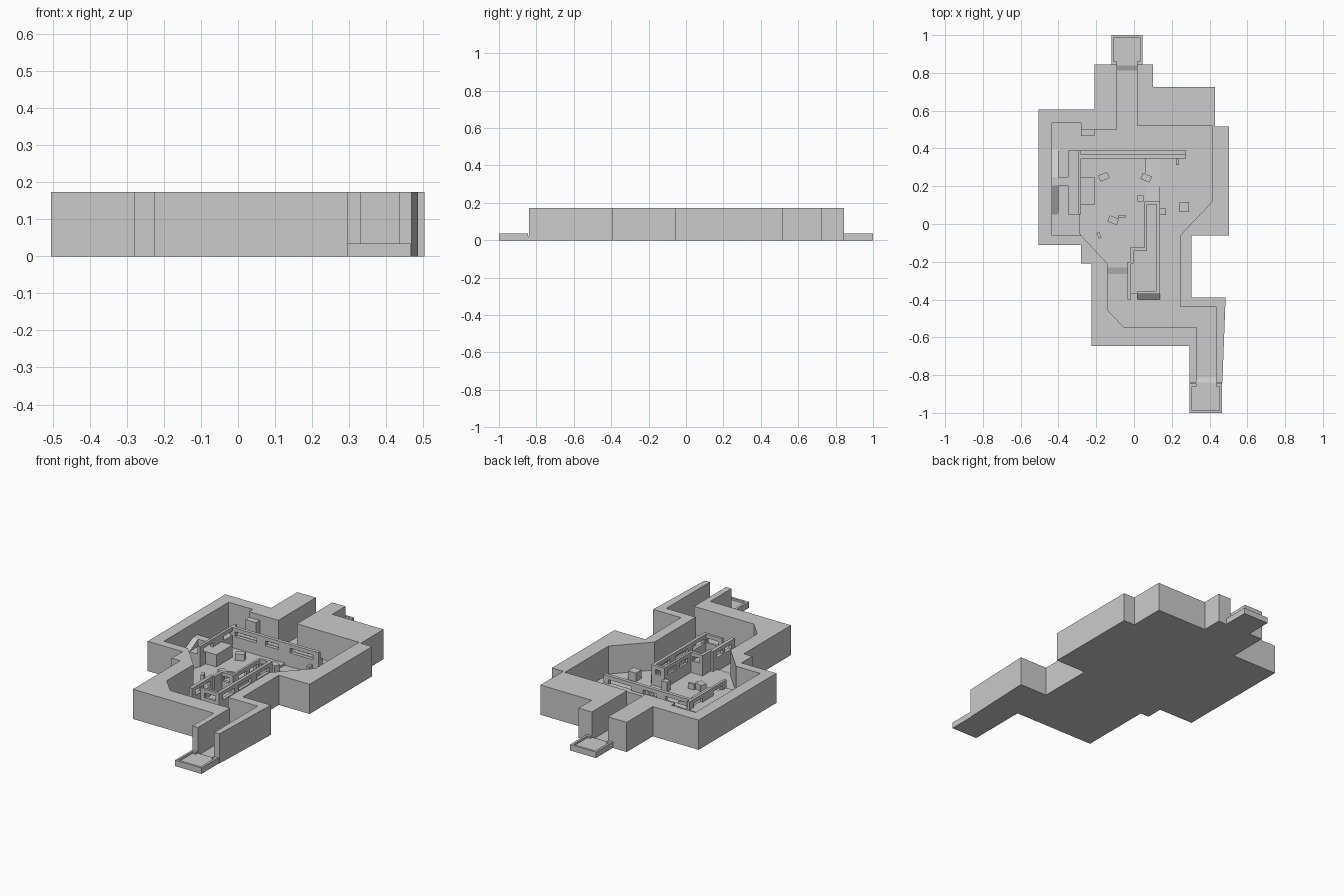
import bpy, bmesh
from mathutils import Matrix, Vector

if "Cube" in bpy.data.objects:
    bpy.data.objects.remove(bpy.data.objects["Cube"])

H, FLOOR, PAD, DECK, TOP = 0.173, 0.01, 0.024, 0.093, 0.14


def finish(name, bm):
    bmesh.ops.recalc_face_normals(bm, faces=bm.faces)
    me = bpy.data.meshes.new(name)
    bm.to_mesh(me)
    bm.free()
    ob = bpy.data.objects.new(name, me)
    bpy.context.collection.objects.link(ob)
    return ob


def prism(name, pts, z0, z1):
    bm = bmesh.new()
    f = bm.faces.new([bm.verts.new((x, y, z0)) for x, y in pts])
    r = bmesh.ops.extrude_face_region(bm, geom=[f])
    for v in r["geom"]:
        if isinstance(v, bmesh.types.BMVert):
            v.co.z = z1
    return finish(name, bm)


def add_box(bm, x0, x1, y0, y1, z0, z1, rot=0):
    m = (Matrix.Translation(((x0 + x1) / 2, (y0 + y1) / 2, (z0 + z1) / 2))
         @ Matrix.Rotation(rot, 4, 'Z')
         @ Matrix.Diagonal((x1 - x0, y1 - y0, z1 - z0, 1)))
    bmesh.ops.create_cube(bm, size=1, matrix=m)


def box(name, *a, **k):
    bm = bmesh.new()
    add_box(bm, *a, **k)
    return finish(name, bm)


def ramp(name, x0, x1, y0, y1, zb, za, z_low=0):
    """Wedge sloping along y from height zb at y0 to za at y1."""
    bm = bmesh.new()
    a, b = [[bm.verts.new(p) for p in
             ((x, y0, z_low), (x, y1, z_low), (x, y1, za), (x, y0, zb))] for x in (x0, x1)]
    bm.faces.new(a)
    bm.faces.new(b)
    for i in range(4):
        bm.faces.new((a[i], a[i - 1], b[i - 1], b[i]))
    return finish(name, bm)


def slot_wall(name, x0, x1, y0, y1, z0, z1, slots):
    """Wall with horizontal window slots, given as fractions of its length."""
    bm = bmesh.new()
    s0, s1 = z1 - 0.05, z1 - 0.022
    add_box(bm, x0, x1, y0, y1, z0, s0)
    add_box(bm, x0, x1, y0, y1, s1, z1)
    ends = [0] + [t for s in slots for t in s] + [1]
    for a, b in zip(ends[::2], ends[1::2]):
        if x1 - x0 > y1 - y0:
            L = x1 - x0
            add_box(bm, x0 + a * L, x0 + b * L, y0, y1, s0, s1)
        else:
            L = y1 - y0
            add_box(bm, x0, x1, y0 + a * L, y0 + b * L, s0, s1)
    return finish(name, bm)


# Outer boundary, split into a west and an east run from north to south
west_out = [(-.21, .845), (-.21, .605), (-.505, .605), (-.505, -.11), (-.28, -.11),
            (-.28, -.21), (-.225, -.21), (-.225, -.645), (.295, -.645), (.295, -.84)]
west_in = [(-.09, .845), (-.09, .5), (-.28, .5), (-.28, .535), (-.435, .535), (-.435, -.06),
           (-.28, -.06), (-.14, -.21), (-.14, -.455), (-.055, -.545), (.33, -.545), (.33, -.84)]
east_out = [(.1, .845), (.1, .725), (.43, .725), (.43, .515), (.503, .515), (.503, -.06),
            (.305, -.06), (.305, -.39), (.485, -.39), (.468, -.84)]
east_in = [(.015, .845), (.015, .52), (.415, .52), (.415, .12), (.245, -.06),
           (.245, -.44), (.435, -.44), (.435, -.84)]
prism("ground_slab", west_out + east_out[::-1], 0, FLOOR)
prism("west_wall", west_out + west_in[::-1], 0, H)
prism("east_wall", east_out + east_in[::-1], 0, H)
box("wall_buttress", -.28, -.21, .465, .51, 0, TOP)

# Entrance pads with low rims, and the ramps leading onto them
for tag, x0, x1, s, c0, c1 in (("north", -.12, .046, 1, -.09, .015),
                               ("south", .295, .465, -1, .33, .435)):
    def span(a, b):
        return sorted((s * a, s * b))
    bm = bmesh.new()
    add_box(bm, x0, x1, *span(.84, 1), 0, PAD)
    add_box(bm, x0, x1, *span(.987, 1), PAD, .035)
    for a, b in ((x0, x0 + .013), (x1 - .013, x1)):
        add_box(bm, a, b, *span(.845, .987), PAD, .035)
    for a, b in ((x0 + .013, c0), (c1, x1 - .013)):
        add_box(bm, a, b, *span(.845, .86), PAD, .035)
    finish(tag + "_pad", bm)
    lo, hi = span(.808, .845)
    ramp(tag + "_pad_ramp", c0, c1, lo, hi, *((0.008, PAD) if s > 0 else (PAD, 0.008)))

# Raised central yard with its ramps
prism("yard_floor", [(-.14, -.23), (-.02, -.23), (-.02, -.13), (.06, -.13), (.06, .35),
                     (-.29, .35), (-.29, -.05)], 0, .022)
ramp("yard_south_ramp", -.14, -.035, -.265, -.23, FLOOR, .022)
ramp("yard_north_ramp", .06, .138, .12, .345, .022, FLOOR)

# L-shaped raised walkway, its slotted walls, bridge, balcony and access ramps
box("walkway_deck", -.35, -.28, .05, .39, 0, DECK)
slot_wall("walkway_west_wall", -.295, -.28, .05, .39, 0, TOP, [(.1, .35), (.65, .92)])
slot_wall("walkway_north_wall", -.295, .275, .347, .367, 0, TOP,
          [(.06, .3), (.4, .55), (.68, .94)])
box("north_ledge", -.35, .275, .367, .39, 0, DECK)
box("bridge", -.435, -.35, .205, .25, 0, DECK)
box("balcony", -.28, -.21, .1, .25, 0, DECK)
ramp("walkway_ramp_south", -.435, -.4, .05, .205, FLOOR, DECK)
ramp("walkway_ramp_north", -.435, -.4, .25, .4, DECK, FLOOR)

# Central long building
prism("building_floor", [(.055, .12), (.138, .12), (.138, -.37), (-.02, -.37),
                         (-.02, -.13), (.055, -.13)], 0, .034)
ramp("building_ramp", .018, .138, -.4, -.37, FLOOR, .034)
slot_wall("building_east_wall", .12, .138, -.365, .12, 0, TOP,
          [(.06, .28), (.36, .6), (.7, .93)])
slot_wall("building_west_wall", .055, .068, -.13, .12, 0, TOP, [(.15, .45), (.58, .88)])
slot_wall("building_north_wall", .055, .138, .104, .12, 0, TOP, [(.3, .7)])
slot_wall("building_step_wall", -.02, .068, -.142, -.125, 0, TOP, [(.25, .75)])
box("building_corner_wall", -.02, -.003, -.21, -.13, 0, TOP)
slot_wall("building_southwest_wall", -.035, -.015, -.4, -.2, 0, TOP, [(.15, .45), (.55, .85)])
slot_wall("building_south_wall", .018, .138, -.37, -.355, 0, TOP, [(.2, .8)])

# Loose crates and barriers: centre x, y, size x, y, top, turn
for i, (x, y, w, d, z, r) in enumerate((
        (-.16, .25, .052, .035, .06, .4), (.065, .245, .052, .035, .06, -.4),
        (-.11, .02, .052, .035, .06, -.4), (-.065, .04, .038, .012, .055, .05),
        (-.185, -.06, .016, .032, .05, .4), (.034, .135, .033, .033, .08, 0),
        (.153, .065, .033, .034, .06, 0), (.267, .09, .05, .052, .06, 0),
        (.23, .33, .016, .035, .06, 0))):
    box(f"crate_{i + 1}", x - w / 2, x + w / 2, y - d / 2, y + d / 2, 0, z, rot=r)
